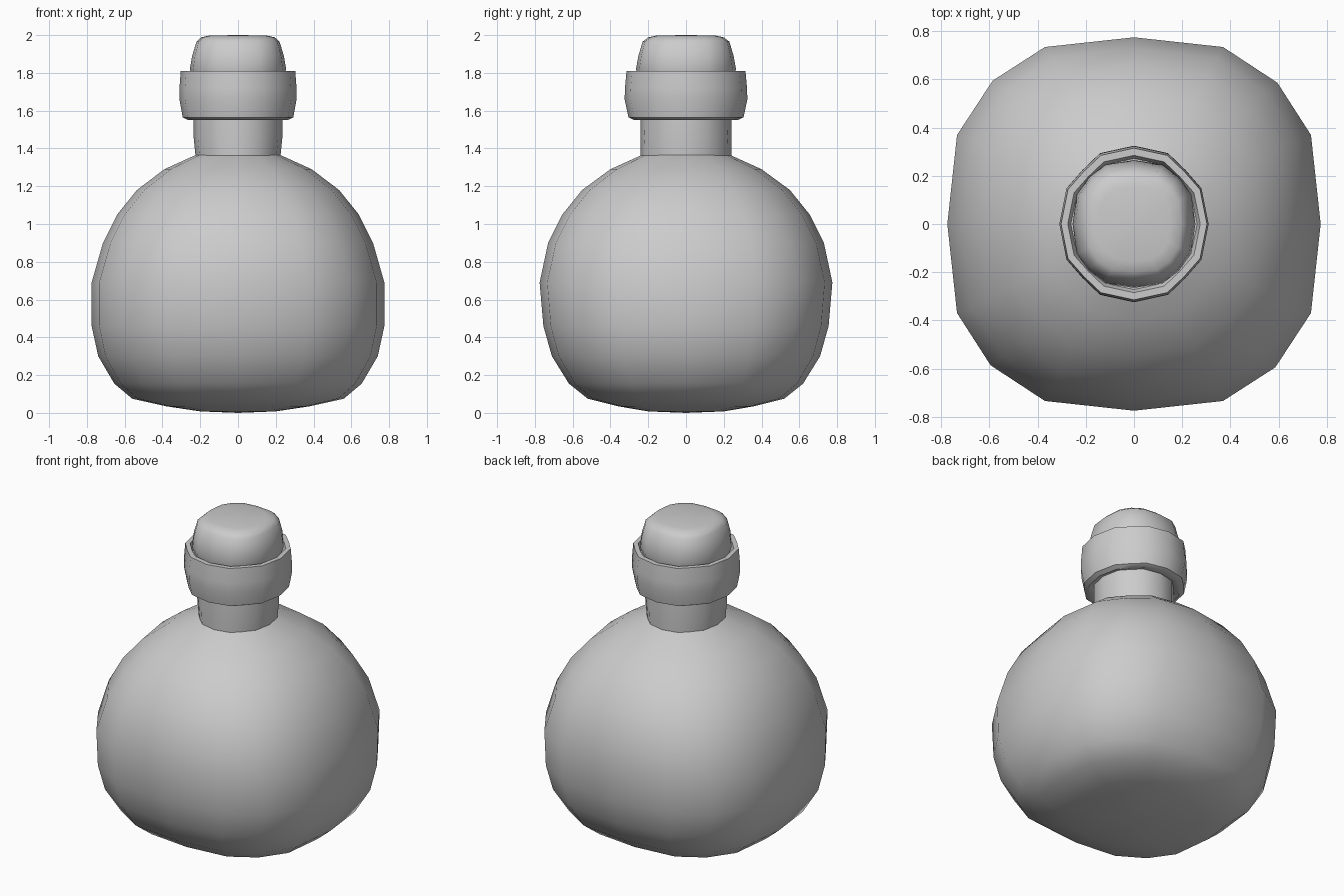
import bpy, bmesh

if "Cube" in bpy.data.objects:
    bpy.data.objects.remove(bpy.data.objects["Cube"])

SQUARE = ((0.948, 0.477), (0.768, 0.757))   # rounded-square quadrant points
ROUND = ((0.905, 0.455), (0.69, 0.69))      # near-circular quadrant points


def outline(t):
    """16-point unit outline, t=1 rounded square, t=0 round."""
    (a, b), (c, d) = [tuple(r + (s - r) * t for r, s in zip(rp, sp))
                      for rp, sp in zip(ROUND, SQUARE)]
    quad = [(1, 0), (a, b), (c, d), (b, a)]
    pts = []
    for _ in range(4):
        pts += quad
        quad = [(-y, x) for x, y in quad]
    return pts


def lathe(name, rings, closed=False, bottom=None, top=None, angle=0.8):
    """Skin rings of (rx, ry, z, squareness), with optional end points."""
    bm = bmesh.new()
    loops = [[bm.verts.new((x * rx, y * ry, z)) for x, y in outline(t)]
             for rx, ry, z, t in rings]
    pairs = list(zip(loops, loops[1:]))
    if closed:
        pairs.append((loops[-1], loops[0]))
    for lo, hi in pairs:
        for i in range(16):
            j = (i + 1) % 16
            bm.faces.new((lo[i], lo[j], hi[j], hi[i]))
    for z, loop in ((bottom, loops[0]), (top, loops[-1])):
        if z is not None:
            v = bm.verts.new((0, 0, z))
            for i in range(16):
                bm.faces.new((loop[i], loop[(i + 1) % 16], v))
    bmesh.ops.recalc_face_normals(bm, faces=bm.faces)
    me = bpy.data.meshes.new(name)
    bm.to_mesh(me)
    bm.free()
    ob = bpy.data.objects.new(name, me)
    bpy.context.collection.objects.link(ob)
    bpy.ops.object.select_all(action='DESELECT')
    ob.select_set(True)
    bpy.context.view_layer.objects.active = ob
    bpy.ops.object.shade_smooth_by_angle(angle=angle)
    return ob


# Bulbous body, squarish at the belly and round at the shoulder
lathe("flask_body", [
    (0.20, 0.20, 0.008, 1), (0.38, 0.36, 0.035, 1), (0.56, 0.52, 0.075, 1),
    (0.655, 0.62, 0.155, 1), (0.74, 0.71, 0.30, 1), (0.775, 0.755, 0.46, 1),
    (0.775, 0.775, 0.69, 1), (0.715, 0.73, 0.90, 0.9),
    (0.64, 0.655, 1.05, 0.75), (0.535, 0.55, 1.18, 0.5),
    (0.39, 0.40, 1.29, 0.25), (0.225, 0.235, 1.365, 0)], bottom=0.0)

# Neck
lathe("neck", [(0.225, 0.24, 1.36, 0), (0.235, 0.242, 1.46, 0),
               (0.235, 0.24, 1.57, 0)])

# Thick collar with a raised rim
lathe("collar", [
    (0.235, 0.24, 1.56, 0), (0.265, 0.275, 1.55, 0), (0.293, 0.305, 1.565, 0),
    (0.31, 0.325, 1.66, 0), (0.31, 0.323, 1.72, 0), (0.303, 0.315, 1.81, 0),
    (0.275, 0.285, 1.81, 0), (0.262, 0.272, 1.775, 0),
    (0.22, 0.22, 1.775, 0)], closed=True)

# Stopper with rounded square top
lathe("stopper", [
    (0.24, 0.25, 1.77, 0.5), (0.255, 0.265, 1.82, 0.6),
    (0.243, 0.252, 1.89, 0.8), (0.22, 0.23, 1.965, 1),
    (0.195, 0.20, 1.988, 1), (0.15, 0.155, 1.998, 1)],
    bottom=1.77, top=2.0)
